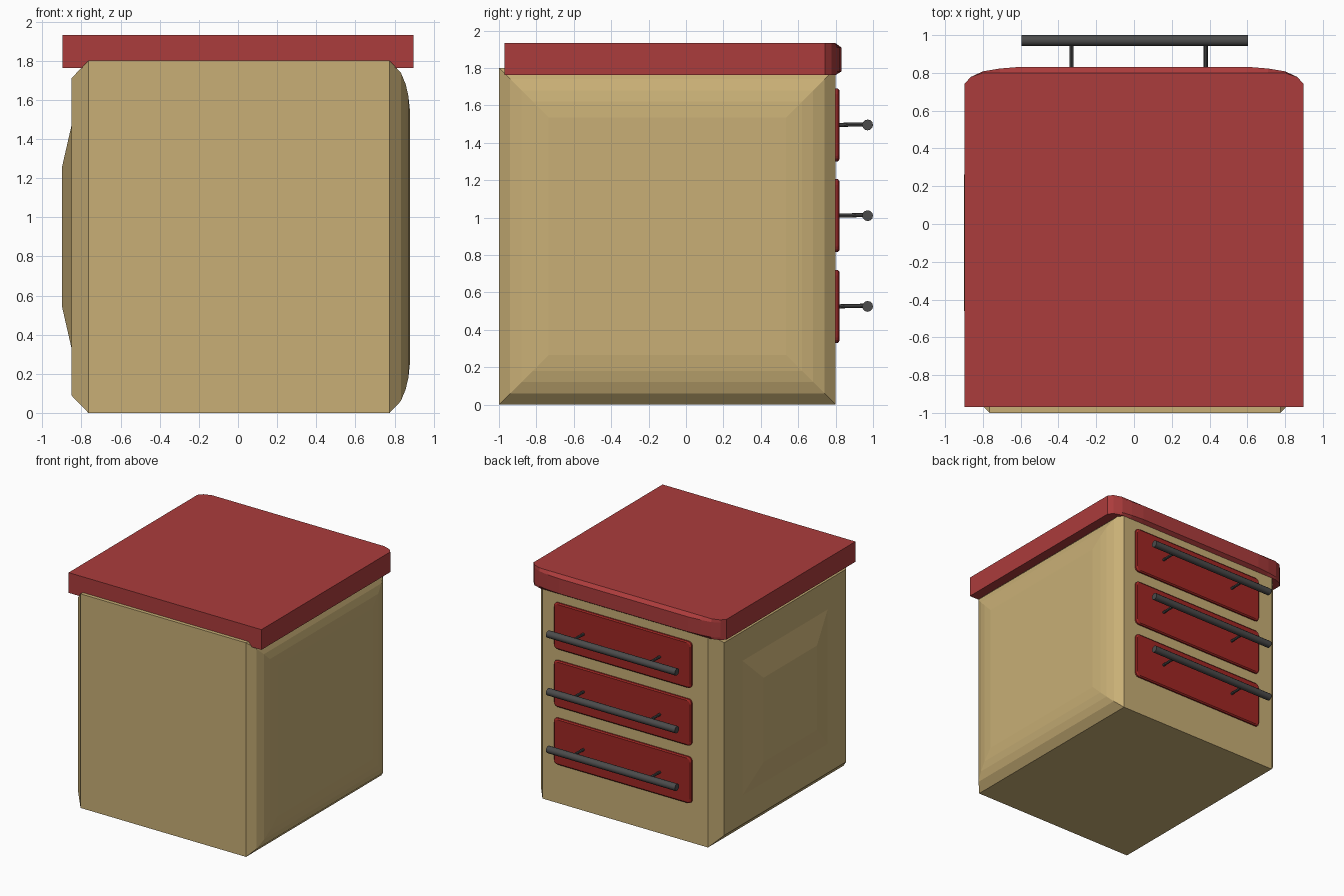
import bpy, bmesh, math
from mathutils import Vector

if "Cube" in bpy.data.objects:
    bpy.data.objects.remove(bpy.data.objects["Cube"])


def material(name, rgb):
    m = bpy.data.materials.new(name)
    m.diffuse_color = (*rgb, 1)
    m.use_nodes = True
    m.node_tree.nodes["Principled BSDF"].inputs["Base Color"].default_value = m.diffuse_color
    return m


TAN = material("tan_wood", (0.58, 0.43, 0.18))
RED = material("top_red", (0.41, 0.045, 0.045))
DARK_RED = material("drawer_red", (0.35, 0.02, 0.017))
METAL = material("dark_metal", (0.07, 0.07, 0.07))


def loft(name, rings, mat):
    """Skin a list of equal-length point rings and cap both ends."""
    bm = bmesh.new()
    loops = [[bm.verts.new(p) for p in r] for r in rings]
    n = len(loops[0])
    for a, b in zip(loops, loops[1:]):
        for i in range(n):
            j = (i + 1) % n
            bm.faces.new((a[i], a[j], b[j], b[i]))
    bm.faces.new(loops[0])
    bm.faces.new(loops[-1])
    bmesh.ops.recalc_face_normals(bm, faces=bm.faces)
    me = bpy.data.meshes.new(name)
    bm.to_mesh(me)
    bm.free()
    me.materials.append(mat)
    ob = bpy.data.objects.new(name, me)
    bpy.context.collection.objects.link(ob)
    return ob


def rod(name, p, q, r, sides):
    p, q = Vector(p), Vector(q)
    bpy.ops.mesh.primitive_cylinder_add(
        vertices=sides, radius=r, depth=(q - p).length, location=(p + q) / 2,
        rotation=(q - p).to_track_quat('Z', 'Y').to_euler())
    ob = bpy.context.object
    ob.name = name
    ob.data.materials.append(METAL)
    bpy.ops.object.shade_smooth_by_angle(angle=math.radians(40))


def side_ring(x, inset):
    y0, y1, z0, z1 = -1 + inset, 0.8 - inset, inset, 1.8 - inset
    return [(x, y0, z0), (x, y1, z0), (x, y1, z1), (x, y0, z1)]


# Cabinet body: raised panel on the left, pillowed right side
stations = [(-0.90, 0.545), (-0.852, 0.335), (-0.852, 0.09), (-0.765, 0),
            (0.775, 0), (0.832, 0.06), (0.857, 0.12), (0.871, 0.18), (0.88, 0.265)]
loft("cabinet_body", [side_ring(x, i) for x, i in stations], TAN)

# Countertop: softly rounded drawer-side corners with a small edge bevel
half = [(0.897, -0.97), (0.897, 0.742), (0.865, 0.778), (0.80, 0.808),
        (0.71, 0.823), (0.60, 0.832)]
outline = half + [(-x, y) for x, y in reversed(half)]
levels = [(1.762, 0.805), (1.782, 0.84), (1.908, 0.84), (1.932, 0.805)]
loft("countertop", [[(x, min(y, lim - 0.005 + 0.006 * (y - 0.8)), z) for x, y in outline]
                    for z, lim in levels], RED)


def drawer_ring(y, zc, inset, r=0.03):
    cx, hw, hh = 0.02, 0.64 - inset, 0.195 - inset
    pts = []
    for k, (sx, sz) in enumerate([(1, 1), (-1, 1), (-1, -1), (1, -1)]):
        for s in range(4):
            a = math.radians(90 * k + 30 * s)
            pts.append((cx + sx * (hw - r) + r * math.cos(a), y,
                        zc + sz * (hh - r) + r * math.sin(a)))
    return pts


# Three drawer fronts, each with a bar handle on two posts
for n, zc in enumerate((0.525, 1.01, 1.495), 1):
    loft(f"drawer_front_{n}",
         [drawer_ring(0.79, zc, 0), drawer_ring(0.812, zc, 0),
          drawer_ring(0.82, zc, 0.01)], DARK_RED)
    rod(f"handle_bar_{n}", (-0.595, 0.971, zc), (0.603, 0.971, zc), 0.029, 12)
    for side, x in (("left", -0.33), ("right", 0.38)):
        rod(f"handle_post_{side}_{n}", (x, 0.81, zc), (x, 0.965, zc + 0.004), 0.011, 8)
